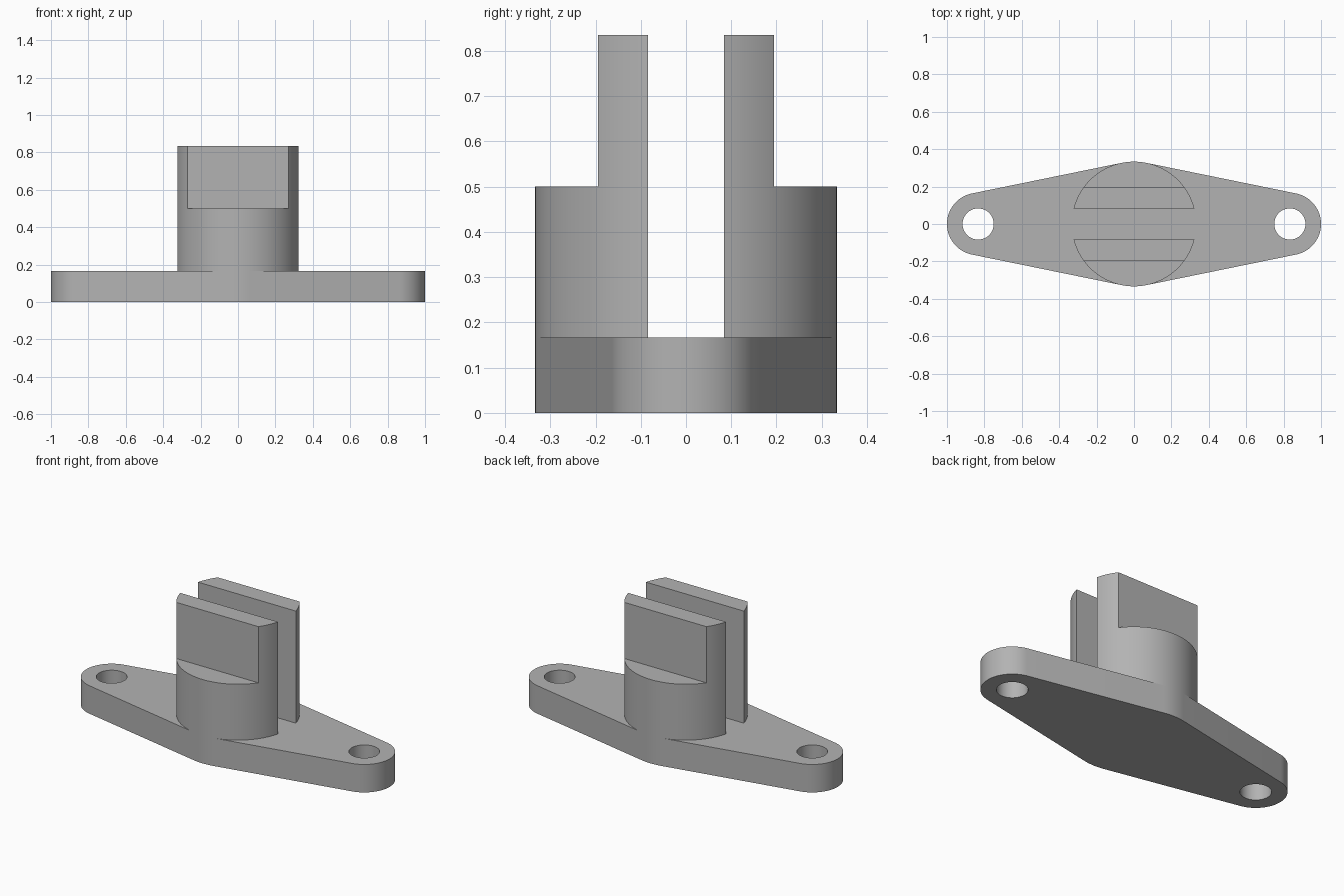
import bpy, bmesh
from math import sin, cos, acos, asin, pi, radians

if "Cube" in bpy.data.objects:
    bpy.data.objects.remove(bpy.data.objects["Cube"], do_unlink=True)

R_POST, R_END, R_HOLE = 1 / 3, 1 / 6, 1 / 12
X_END = 1 - R_END
Z_BASE, Z_SHOULDER, Z_TOP = 1 / 6, 0.5, 0.835
Y_SLOT, Y_FLAT = 0.084, 0.195

steel = bpy.data.materials.new("plain grey")
steel.use_nodes = True
GREY = (0.45, 0.45, 0.45, 1)
steel.diffuse_color = GREY
steel.node_tree.nodes["Principled BSDF"].inputs["Base Color"].default_value = GREY


def arc(cx, r, a0, a1, n):
    """Points on an arc centred on (cx, 0), both ends included."""
    angles = [a0 + (a1 - a0) * i / n for i in range(n + 1)]
    return [(cx + r * cos(a), r * sin(a)) for a in angles]


def lift(bm, faces, height):
    """Extrude faces straight up."""
    out = bmesh.ops.extrude_face_region(bm, geom=faces)["geom"]
    verts = [g for g in out if isinstance(g, bmesh.types.BMVert)]
    bmesh.ops.translate(bm, verts=verts, vec=(0, 0, height))
    return [g for g in out if isinstance(g, bmesh.types.BMFace)]


def finish(bm, name):
    bmesh.ops.recalc_face_normals(bm, faces=bm.faces[:])
    mesh = bpy.data.meshes.new(name)
    bm.to_mesh(mesh)
    bm.free()
    mesh.materials.append(steel)
    obj = bpy.data.objects.new(name, mesh)
    bpy.context.collection.objects.link(obj)
    bpy.ops.object.select_all(action="DESELECT")
    obj.select_set(True)
    bpy.context.view_layer.objects.active = obj
    bpy.ops.object.shade_smooth_by_angle(angle=radians(30))
    return obj


# Flange plate: tangent lines join the wide middle to the rounded ends
t = acos((R_POST - R_END) / X_END)
outline = (arc(X_END, R_END, -t, t, 40)
           + arc(0, R_POST, t, pi - t, 10)
           + arc(-X_END, R_END, pi - t, pi + t, 40)
           + arc(0, R_POST, pi + t, 2 * pi - t, 10))
holes = [arc(s * X_END, R_HOLE, 0, 2 * pi, 48)[:-1] for s in (1, -1)]

bm = bmesh.new()
for loop in [outline] + holes:
    vs = [bm.verts.new((x, y, 0)) for x, y in loop]
    for a, b in zip(vs, vs[1:] + vs[:1]):
        bm.edges.new((a, b))
bmesh.ops.triangle_fill(bm, edges=bm.edges[:], use_beauty=True, normal=(0, 0, 1))
lift(bm, bm.faces[:], Z_BASE)
finish(bm, "flange_plate")

# Slotted post: one half as a tall cheek plus a lower shoulder, then mirrored
a_slot, a_flat = asin(Y_SLOT / R_POST), asin(Y_FLAT / R_POST)
bm = bmesh.new()


def ring(points):
    return [bm.verts.new((x, y, Z_BASE)) for x, y in points]


right = ring(arc(0, R_POST, a_slot, a_flat, 8))
left = ring(arc(0, R_POST, pi - a_flat, pi - a_slot, 8))
crown = ring(arc(0, R_POST, a_flat, pi - a_flat, 40)[1:-1])
bm.faces.new(right + left)
bm.faces.new([right[-1]] + crown + [left[0]])
tops = lift(bm, bm.faces[:], Z_SHOULDER - Z_BASE)
cheek = min(tops, key=lambda f: f.calc_center_median().y)
lift(bm, [cheek], Z_TOP - Z_SHOULDER)
post = finish(bm, "slotted_post")
mirror = post.modifiers.new("mirror", "MIRROR")
mirror.use_axis = (False, True, False)
mirror.use_mirror_merge = False
